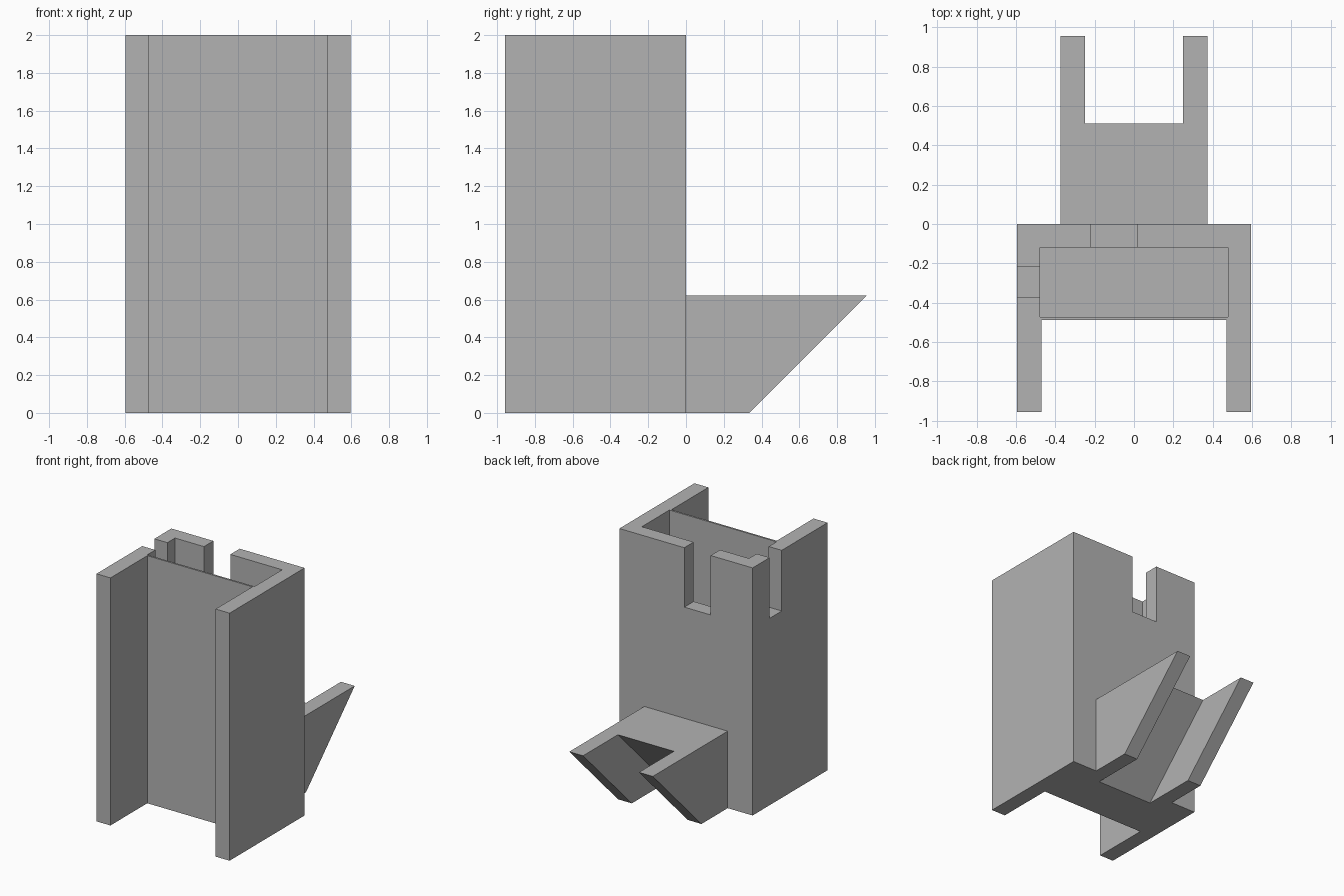
import bpy
import bmesh

cube = bpy.data.objects.get("Cube")
if cube:
    bpy.data.objects.remove(cube, do_unlink=True)

grey = bpy.data.materials.new("plain_grey")
grey.use_nodes = True
colour = (0.45, 0.45, 0.45, 1)
grey.diffuse_color = colour
grey.node_tree.nodes["Principled BSDF"].inputs["Base Color"].default_value = colour


def prism(name, outline, axis, low, high):
    """Extrude an outline along x (outline in y, z) or z (outline in x, y)."""
    bm = bmesh.new()
    place = (lambda a, b: (low, a, b)) if axis == "x" else (lambda a, b: (a, b, low))
    face = bm.faces.new([bm.verts.new(place(a, b)) for a, b in outline])
    new = bmesh.ops.extrude_face_region(bm, geom=[face])["geom"]
    depth = high - low
    bmesh.ops.translate(bm, verts=[v for v in new if isinstance(v, bmesh.types.BMVert)],
                        vec=(depth, 0, 0) if axis == "x" else (0, 0, depth))
    bmesh.ops.recalc_face_normals(bm, faces=bm.faces)
    mesh = bpy.data.meshes.new(name)
    bm.to_mesh(mesh)
    bm.free()
    mesh.materials.append(grey)
    obj = bpy.data.objects.new(name, mesh)
    bpy.context.collection.objects.link(obj)
    return obj


def box_cutter(name, x0, x1, y0, y1, z0, z1):
    return prism(name, [(x0, y0), (x1, y0), (x1, y1), (x0, y1)], "z", z0, z1)


def cut(obj, cutters):
    bpy.context.view_layer.objects.active = obj
    for cutter in cutters:
        cutter.hide_render = True
        mod = obj.modifiers.new("cut", "BOOLEAN")
        mod.operation = "DIFFERENCE"
        mod.solver = "EXACT"
        mod.object = cutter
        bpy.ops.object.modifier_apply(modifier=mod.name)


WIDE, WALL = 0.595, 0.47      # outer half width, inner face of the side plates
FRONT, PANEL = -0.957, -0.487  # front edge of the side plates, front panel face

# Holder body: two long side plates joined by a box
half = [(WIDE, 0), (WIDE, FRONT), (WALL, FRONT), (WALL, PANEL)]
body = prism("holder_body", half + [(-x, y) for x, y in reversed(half)], "z", 0, 2)

# Open pocket, finger notches and the slanted slot shared with the bracket
pocket = box_cutter("pocket_cutter", -0.479, 0.479, -0.472, -0.12, 0.12, 2.2)
back_notch = box_cutter("back_notch_cutter", -0.22, 0.015, -0.2, 0.1, 1.52, 2.2)
side_notch = box_cutter("side_notch_cutter", -0.7, -0.4, -0.372, -0.218, 1.51, 2.2)
slot = prism("slot_cutter", [(-0.31, -0.2), (0.715, 0.825), (1.3, 0.825), (1.3, -0.2)],
             "x", -0.25, 0.25)
cut(body, [pocket, back_notch, side_notch, slot])

# Rear bracket with two slanted prongs
bracket = prism("rear_bracket", [(0, 0), (0.335, 0), (0.957, 0.622), (0, 0.622)],
                "x", -0.373, 0.373)
cut(bracket, [slot])

for cutter in (pocket, back_notch, side_notch, slot):
    bpy.data.objects.remove(cutter, do_unlink=True)
